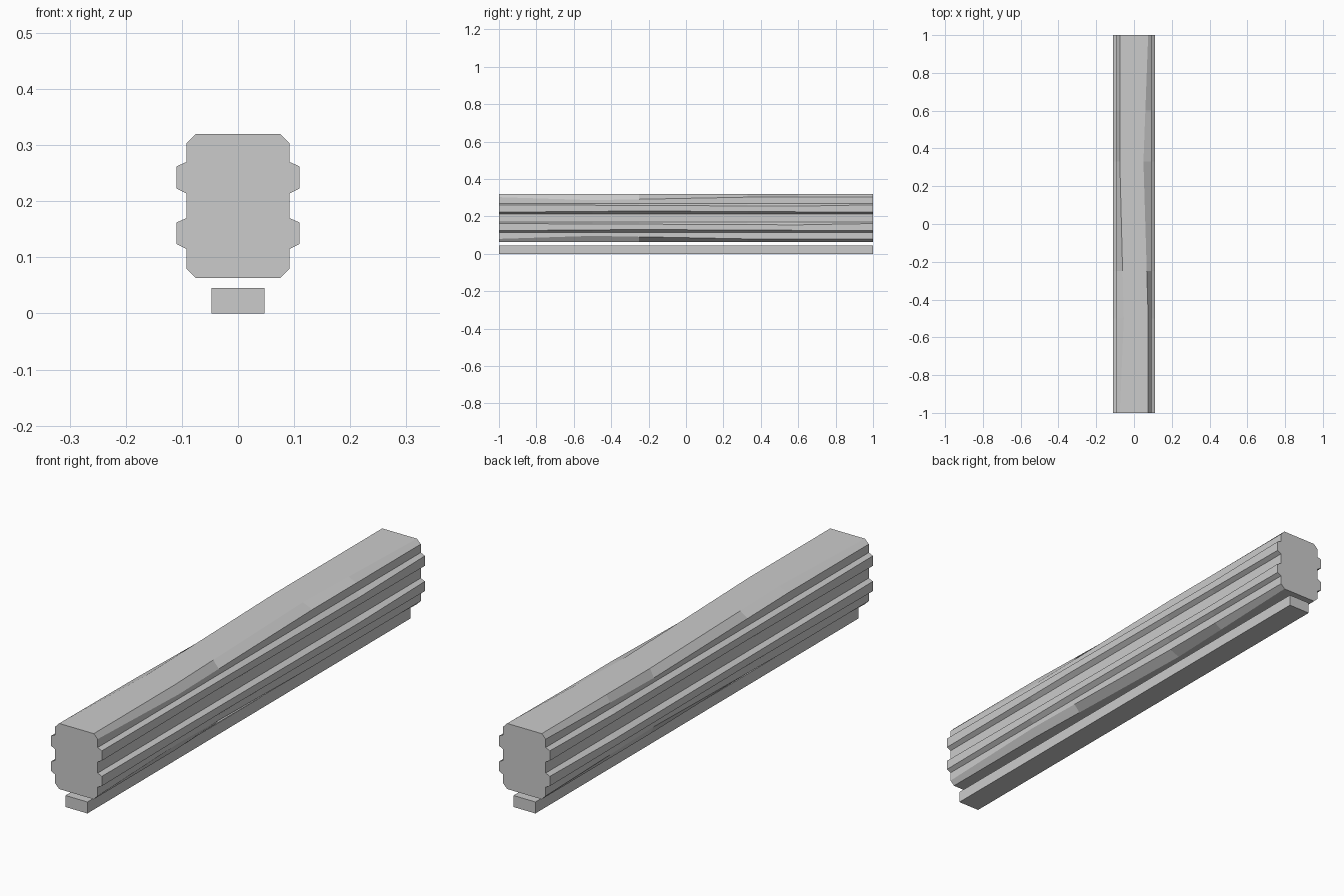
import bpy
import bmesh

if "Cube" in bpy.data.objects:
    bpy.data.objects.remove(bpy.data.objects["Cube"])


def make_object(name, bm):
    bmesh.ops.recalc_face_normals(bm, faces=bm.faces)
    mesh = bpy.data.meshes.new(name)
    bm.to_mesh(mesh)
    bm.free()
    obj = bpy.data.objects.new(name, mesh)
    bpy.context.collection.objects.link(obj)
    return obj


def bump(y, peak, amount, start=-1.0, end=1.0):
    """Linear rise to a peak and fall back to zero."""
    if y <= start or y >= end:
        return 0.0
    t = (y - start) / (peak - start) if y < peak else (end - y) / (end - peak)
    return amount * t


def side(y, left):
    """Half of the section, from bottom to top, with hand-hewn wear."""
    if left:
        dx = bump(y, -0.5, 0.021, end=0.33)
        dz = bump(y, 0.33, 0.016, start=-0.5)
    else:
        dx = bump(y, 0.33, 0.025, start=-0.5)
        dz = bump(y, -0.5, 0.016, end=0.33)
    low = bump(y, -0.25, 0.006)
    high = bump(y, 0.6, 0.007)
    return [
        (0.075 - dx, 0.063), (0.092, 0.080 + dz),
        (0.092, 0.115), (0.110, 0.124 + low), (0.110, 0.162 - high), (0.092, 0.170),
        (0.092, 0.214), (0.110, 0.223 + low), (0.110, 0.262 - high), (0.092, 0.270),
        (0.092, 0.303 - dz), (0.075 - dx, 0.320),
    ]


# Ribbed beam: loft the section through a few rings
bm = bmesh.new()
rings = []
for y in (-1.0, -0.5, -0.25, 0.33, 0.6, 1.0):
    outline = side(y, False) + [(-x, z) for x, z in reversed(side(y, True))]
    rings.append([bm.verts.new((x, y, z)) for x, z in outline])
for a, b in zip(rings, rings[1:]):
    for i in range(len(a)):
        j = (i + 1) % len(a)
        bm.faces.new((a[i], a[j], b[j], b[i]))
bm.faces.new(rings[0])
bm.faces.new(rings[-1])
make_object("ribbed_beam", bm)

# Separate base strip below the beam
bm = bmesh.new()
bmesh.ops.create_cube(bm, size=1.0)
bmesh.ops.scale(bm, vec=(0.095, 2.0, 0.045), verts=bm.verts)
bmesh.ops.translate(bm, vec=(0, 0, 0.0225), verts=bm.verts)
make_object("base_strip", bm)
